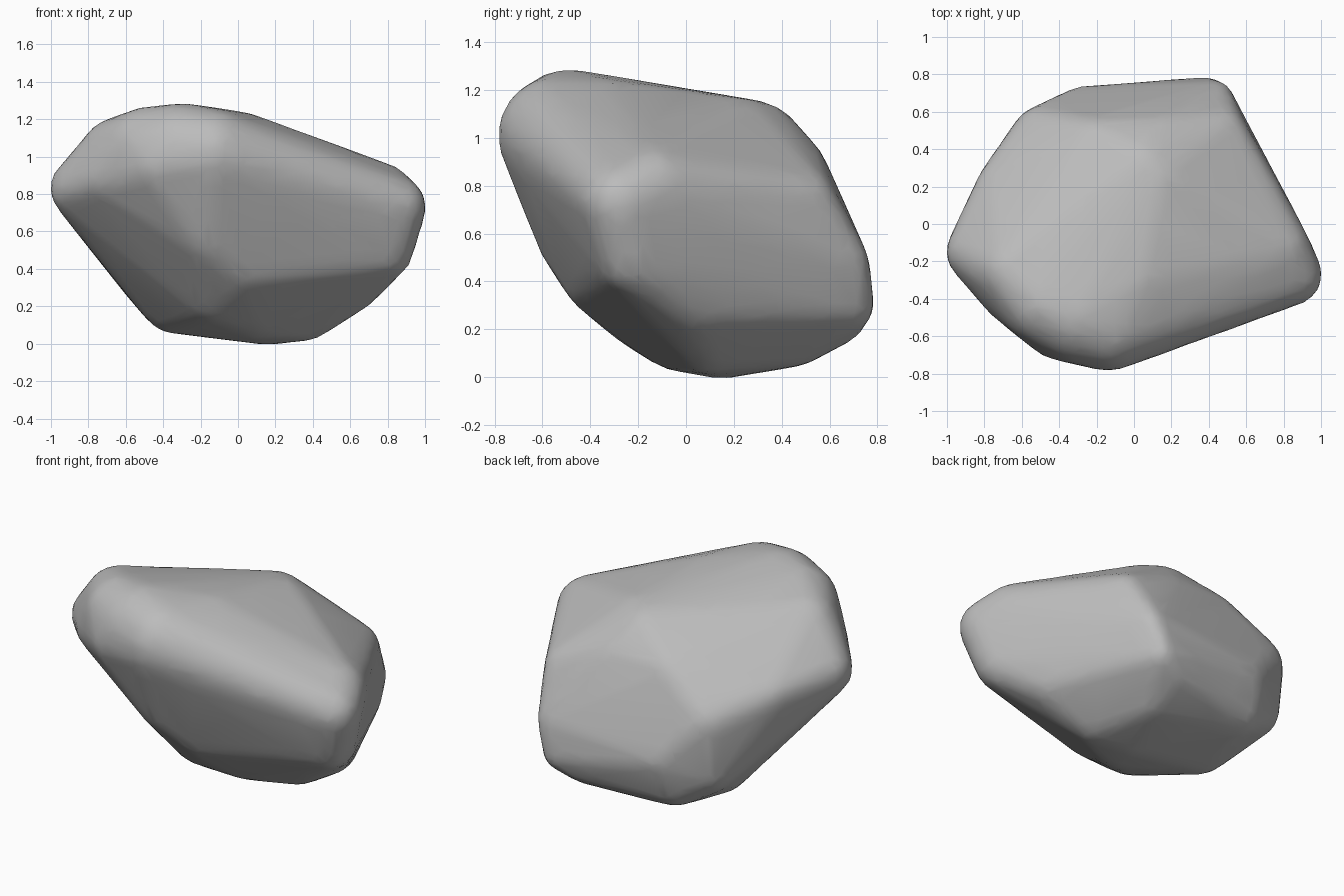
import bpy
import bmesh
from mathutils import Matrix

cube = bpy.data.objects.get("Cube")
if cube:
    bpy.data.objects.remove(cube, do_unlink=True)

# Rounded corners of the boulder: centre x, y, z and radius
CORNERS = [
    # front crest and summit
    (-.14, -.54, 1.01, .24), (-.3, -.49, 1.03, .25), (-.4, -.54, .96, .18),
    (0, -.3, 1.0, .235), (-.48, -.42, 1.04, .22), (-.15, -.43, .6, .19),
    # left-hand point and shoulder
    (-.85, -.15, .83, .15), (-.65, -.25, 1.02, .18), (-.72, .2, .78, .12),
    (-.68, -.38, .88, .13),
    # back corners
    (-.475, .45, .65, .18), (-.49, .46, .36, .14), (-.27, .58, .42, .15),
    (-.3, .53, .25, .14), (.38, .69, .3, .09), (.25, .65, .24, .09),
    (.445, .69, .48, .07), (.46, .48, .73, .14),
    # back of the top
    (.05, .28, .94, .21), (.12, .22, .96, .2), (.15, .42, .84, .17),
    (-.2, .42, .86, .15),
    # right-hand point
    (.84, -.27, .73, .16), (.76, -.14, .78, .18), (.78, -.22, .5, .15),
    (.59, .03, .34, .17),
    # underside
    (.35, .1, .2, .18), (.15, .15, .2, .2), (.1, -.02, .24, .21),
    (.25, .45, .19, .14), (-.34, .16, .23, .17), (-.33, .36, .27, .15),
    (-.1, -.12, .35, .25), (.02, -.32, .45, .2),
]
ALLOWANCE = .008  # extra radius worn away by the softening

# Gather the points of all rounded corners
balls = bmesh.new()
for x, y, z, r in CORNERS:
    bmesh.ops.create_icosphere(balls, subdivisions=3, radius=r + ALLOWANCE,
                               matrix=Matrix.Translation((x, y, z)))

# Wrap a hull around them
hull = bmesh.new()
for v in balls.verts:
    hull.verts.new(v.co)
balls.free()
bmesh.ops.convex_hull(hull, input=hull.verts[:])
bmesh.ops.delete(hull, geom=[v for v in hull.verts if not v.link_faces],
                 context='VERTS')
bmesh.ops.recalc_face_normals(hull, faces=hull.faces[:])
mesh = bpy.data.meshes.new("boulder")
hull.to_mesh(mesh)
hull.free()

# Stone colour
grey = (.5, .5, .5, 1)
stone = bpy.data.materials.new("grey stone")
stone.use_nodes = True
stone.diffuse_color = grey
stone.node_tree.nodes["Principled BSDF"].inputs["Base Color"].default_value = grey
mesh.materials.append(stone)

boulder = bpy.data.objects.new("boulder", mesh)
bpy.context.collection.objects.link(boulder)
bpy.ops.object.select_all(action='DESELECT')
bpy.context.view_layer.objects.active = boulder
boulder.select_set(True)

# Even out the surface, soften it, and reduce it to irregular facets
remesh = boulder.modifiers.new("remesh", 'REMESH')
remesh.mode = 'VOXEL'
remesh.voxel_size = .035
soften = boulder.modifiers.new("soften", 'SMOOTH')
soften.factor = .5
soften.iterations = 4
facets = boulder.modifiers.new("facets", 'DECIMATE')
facets.ratio = .15
for name in [m.name for m in boulder.modifiers]:
    bpy.ops.object.modifier_apply(modifier=name)
bpy.ops.object.shade_smooth_by_angle()
